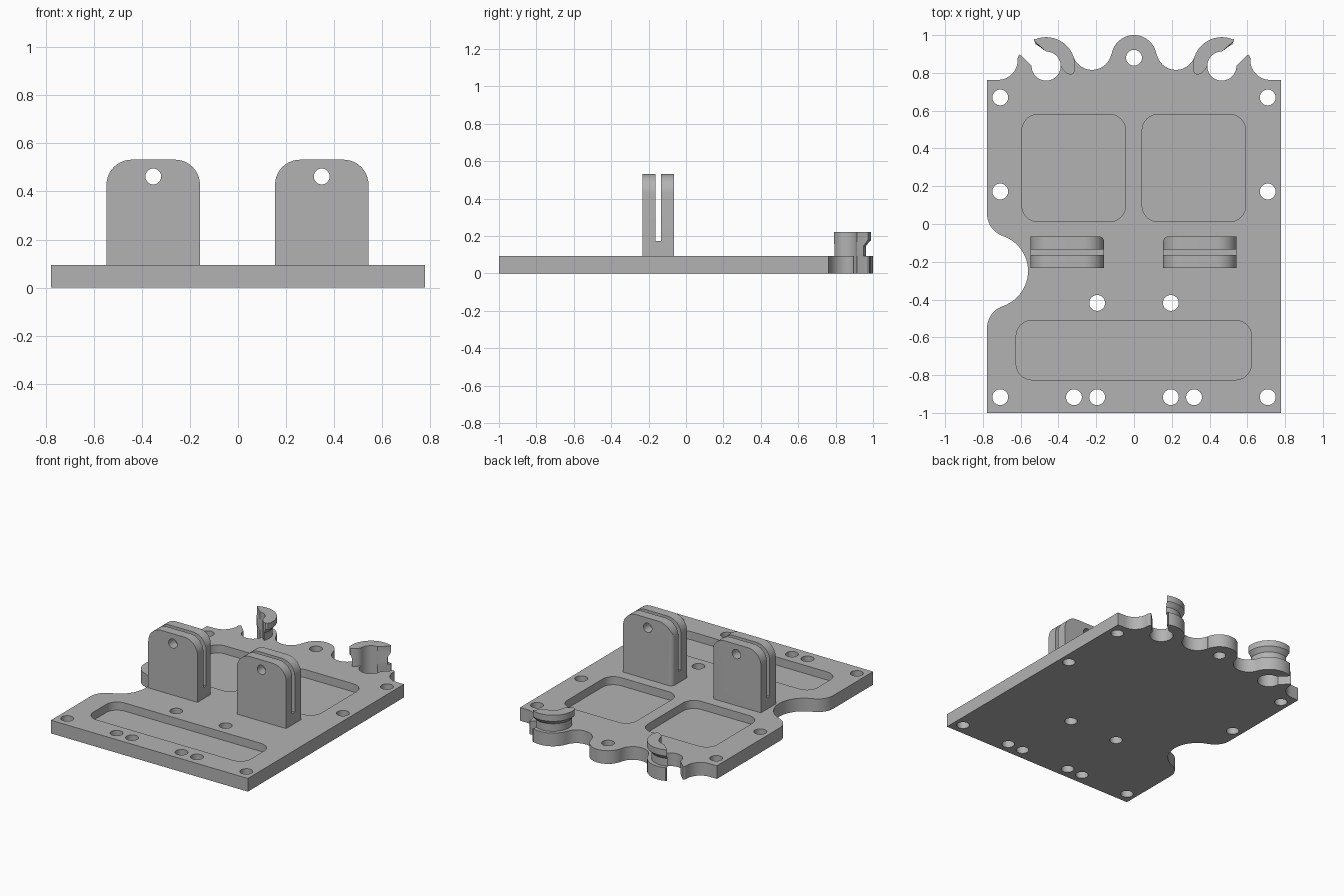
import bpy
import bmesh
from math import sin, cos, radians
from mathutils import Vector, Matrix

cube = bpy.data.objects.get("Cube")
if cube:
    bpy.data.objects.remove(cube, do_unlink=True)

grey = bpy.data.materials.new("plain grey")
grey.use_nodes = True
colour = (0.45, 0.45, 0.45, 1)
grey.diffuse_color = colour
grey.node_tree.nodes["Principled BSDF"].inputs["Base Color"].default_value = colour

THICK = 0.094
FLOOR = 0.036
HOLE_R = 0.042


def arc(centre, r, start, end, steps=16):
    """Points along an arc, angles in degrees."""
    angles = [radians(start + (end - start) * i / steps) for i in range(steps + 1)]
    return [(centre[0] + r * cos(a), centre[1] + r * sin(a)) for a in angles]


def circle(x, y, r):
    return arc((x, y), r, 0, 360, 32)[:-1]


def rounded(x0, y0, x1, y1, radii):
    """Rectangle with a radius per corner, from lower left, anticlockwise."""
    pts = []
    corners = [(x0, y0, 1, 1), (x1, y0, -1, 1), (x1, y1, -1, -1), (x0, y1, 1, -1)]
    for i, (x, y, sx, sy) in enumerate(corners):
        r = radii[i]
        if r:
            pts += arc((x + sx * r, y + sy * r), r, 180 + 90 * i, 270 + 90 * i, 10)
        else:
            pts.append((x, y))
    return pts


def loft(bm, rings):
    """Closed solid through rings of 3D points."""
    loops = [[bm.verts.new(p) for p in ring] for ring in rings]
    n = len(loops[0])
    for a, b in zip(loops, loops[1:]):
        for i in range(n):
            j = (i + 1) % n
            bm.faces.new((a[i], a[j], b[j], b[i]))
    bm.faces.new(list(reversed(loops[0])))
    bm.faces.new(loops[-1])


def solid(name, prisms, upright=False):
    """Object made of prisms (outline, low, high); upright ones run along y."""
    bm = bmesh.new()
    for pts, lo, hi in prisms:
        if upright:
            loft(bm, [[(u, d, v) for u, v in pts] for d in (lo, hi)])
        else:
            loft(bm, [[(u, v, d) for u, v in pts] for d in (lo, hi)])
    return finish(name, bm)


def finish(name, bm):
    bmesh.ops.recalc_face_normals(bm, faces=bm.faces)
    mesh = bpy.data.meshes.new(name)
    bm.to_mesh(mesh)
    bm.free()
    mesh.materials.append(grey)
    ob = bpy.data.objects.new(name, mesh)
    bpy.context.collection.objects.link(ob)
    return ob


def select(ob):
    bpy.ops.object.select_all(action='DESELECT')
    ob.select_set(True)
    bpy.context.view_layer.objects.active = ob


def boolean(ob, other, operation='DIFFERENCE'):
    other.hide_render = True
    mod = ob.modifiers.new("cut", 'BOOLEAN')
    mod.operation, mod.object, mod.solver = operation, other, 'EXACT'
    select(ob)
    bpy.ops.object.modifier_apply(modifier=mod.name)
    bpy.data.objects.remove(other, do_unlink=True)


# Base plate outline: right half of the scalloped back edge is mirrored
HOOK = (-0.465, 0.836)
HOOK_R, HOOK_IN = 0.153, 0.077
hook_tip = [(-0.522, 0.962), (-0.53, 0.972), (-0.527, 0.98)]
back = [(-0.778, 0.762)]
back += arc((-0.72, 0.867), 0.104, -90, 5, 12)
back += [(-0.611, 0.892), (-0.605, 0.897), (-0.598, 0.892)]
back += arc(HOOK, HOOK_IN, 180, 450, 32)
back += hook_tip
back += arc(HOOK, HOOK_R, 112, 19)
back += arc((-0.222, 0.92), 0.104, 199, 350)[1:]
back += arc((0, 0.88), 0.12, 169, 90)
mirrored = [(-x, y) for x, y in reversed(back[:-1])]
notch = arc((-0.656, -0.551), 0.122, 180, 108.4, 10)
notch += arc((-0.757, -0.249), 0.196, -71.6, 71.6, 24)[1:]
notch += arc((-0.656, 0.053), 0.122, 251.6, 180, 10)[1:]
outline = back + mirrored + [(0.778, -1), (-0.778, -1)] + notch
plate = solid("base_plate", [(outline, 0, THICK)])

# Screw holes and shallow pockets
holes = [(0, 0.88)]
for x, y in [(0.708, 0.67), (0.708, 0.172), (0.195, -0.418),
             (0.708, -0.917), (0.318, -0.917), (0.195, -0.917)]:
    holes += [(x, y), (-x, y)]
boolean(plate, solid("hole_cutter", [(circle(x, y, HOLE_R), -0.1, 0.3) for x, y in holes]))
pockets = [(-0.593, 0.012, -0.045, 0.58), (0.043, 0.012, 0.591, 0.58),
           (-0.624, -0.825, 0.622, -0.51)]
boolean(plate, solid("pocket_cutter",
                     [(rounded(*p, [0.085] * 4), FLOOR, 0.3) for p in pockets]))
parts = [plate]

# Slotted upright ears, each with one rounded inner back edge
Y0, Y1 = -0.232, -0.065
for name, x0, x1, radii in [("right_ear", -0.547, -0.158, (0, 0, 0.03, 0)),
                            ("left_ear", 0.154, 0.543, (0, 0, 0, 0.03))]:
    mid = (x0 + x1) / 2
    ear = solid(name, [(rounded(x0, THICK, x1, 0.532, (0, 0, 0.104, 0.104)), Y0, Y1)], True)
    boolean(ear, solid("edge_shape", [(rounded(x0 - 0.0, Y0 - 0.1, x1, Y1, radii), 0, 1)]),
            'INTERSECT')
    slot = rounded(x0 - 0.1, -0.164, x1 + 0.1, -0.134, (0, 0, 0, 0))
    boolean(ear, solid("slot_cutter", [(slot, 0.174, 1)]))
    boolean(ear, solid("pin_cutter", [(circle(mid, 0.462, 0.033), -0.5, 0.3)], True))
    parts.append(ear)


# Raised hooks with a groove under the rim
def hook_ring(r, z):
    pts = arc(HOOK, HOOK_IN, 0, 90, 12) + hook_tip
    pts += arc(HOOK, r, 112, -10, 24)
    pts += [(-0.322, 0.796), (-0.335, 0.79), (-0.355, 0.797), (-0.38, 0.82)]
    return pts, z


for name, side in [("right_hook", 1), ("left_hook", -1)]:
    bm = bmesh.new()
    levels = [(0.126, THICK), (0.126, 0.148), (HOOK_R, 0.178), (HOOK_R, 0.222)]
    rings = []
    for r, z in levels:
        pts, z = hook_ring(r, z)
        inset = HOOK_R - r
        # keep the ends of the crescent inside the groove radius
        ring = []
        for x, y in pts:
            v = Vector((x - HOOK[0], y - HOOK[1]))
            if v.length > r:
                v *= r / v.length
            ring.append((side * (HOOK[0] + v.x), HOOK[1] + v.y, z))
        rings.append(ring)
    loft(bm, rings)
    parts.append(finish(name, bm))

for ob in parts:
    select(ob)
    bpy.ops.object.shade_smooth_by_angle(angle=radians(30))
